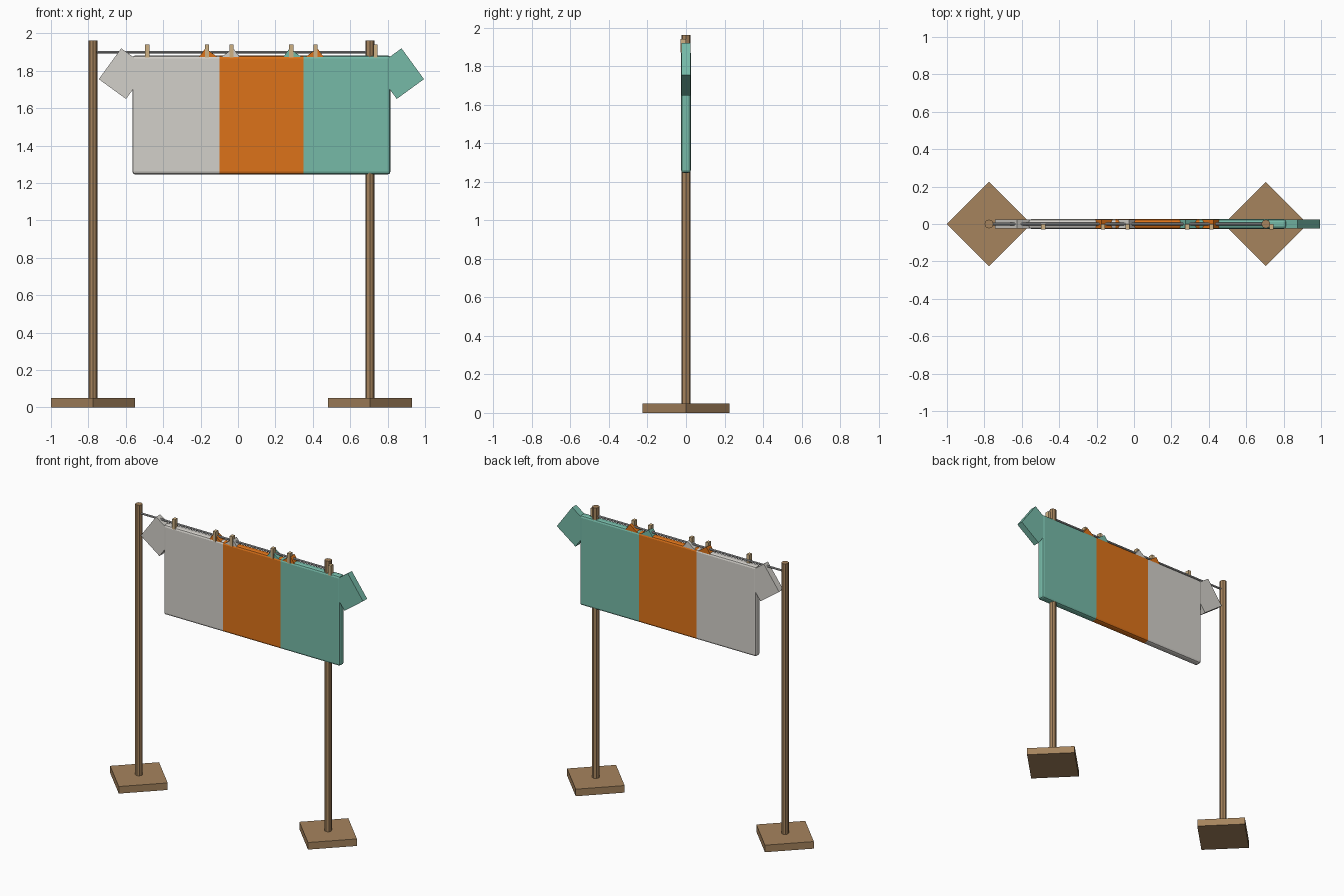
import bpy, math

if "Cube" in bpy.data.objects:
    bpy.data.objects.remove(bpy.data.objects["Cube"])

def material(name, rgb):
    m = bpy.data.materials.new(name)
    m.diffuse_color = (*rgb, 1)
    m.use_nodes = True
    m.node_tree.nodes["Principled BSDF"].inputs["Base Color"].default_value = m.diffuse_color
    return m

WOOD = material("wood", (0.38, 0.23, 0.11))
PEG = material("peg_wood", (0.62, 0.44, 0.23))
CORD = material("cord", (0.45, 0.45, 0.45))
COLOURS = [("grey", material("grey_cloth", (0.65, 0.63, 0.59))),
           ("orange", material("orange_cloth", (0.72, 0.17, 0.01))),
           ("green", material("green_cloth", (0.18, 0.49, 0.39)))]

def box(name, loc, size, mat, tilt=0, bevel=0):
    bpy.ops.mesh.primitive_cube_add(size=1, location=loc)
    o = bpy.context.object
    o.name = name
    o.scale = size
    bpy.ops.object.transform_apply(location=False, rotation=False, scale=True)
    o.rotation_euler = (0, tilt, 0)
    o.data.materials.append(mat)
    if bevel:
        b = o.modifiers.new("Bevel", 'BEVEL')
        b.width = bevel
        b.segments = 2
    return o

def cylinder(name, loc, radius, depth, sides, mat, rot=(0, 0, 0)):
    bpy.ops.mesh.primitive_cylinder_add(vertices=sides, radius=radius, depth=depth,
                                        location=loc, rotation=rot)
    o = bpy.context.object
    o.name = name
    o.data.materials.append(mat)
    return o

# posts on diamond-shaped bases
X_LEFT, X_RIGHT, TOP = -0.775, 0.705, 1.963
for side, x in (("left", X_LEFT), ("right", X_RIGHT)):
    cylinder(side + "_base", (x, 0, 0.025), 0.225, 0.05, 4, WOOD)
    cylinder(side + "_post", (x, 0, TOP / 2), 0.024, TOP, 8, WOOD)

# line between the posts
cylinder("clothes_line", ((X_LEFT + X_RIGHT) / 2, 0, 1.9), 0.007,
         X_RIGHT - X_LEFT, 8, CORD, (0, math.pi / 2, 0))

# three shirts, each with a body, two tilted sleeves and two pegs
for i, (name, mat) in enumerate(COLOURS):
    x = -0.325 + 0.45 * i
    box(name + "_shirt_body", (x, 0, 1.564), (0.48, 0.052, 0.636), mat, bevel=0.015)
    for side, s in (("left", -1), ("right", 1)):
        box(f"{name}_{side}_sleeve", (x + s * 0.2865, 0, 1.785),
            (0.18, 0.046, 0.204), mat, tilt=-s * math.radians(36))
        box(f"{name}_{side}_peg", (x + s * 0.16, -0.014, 1.906),
            (0.022, 0.03, 0.07), PEG)
